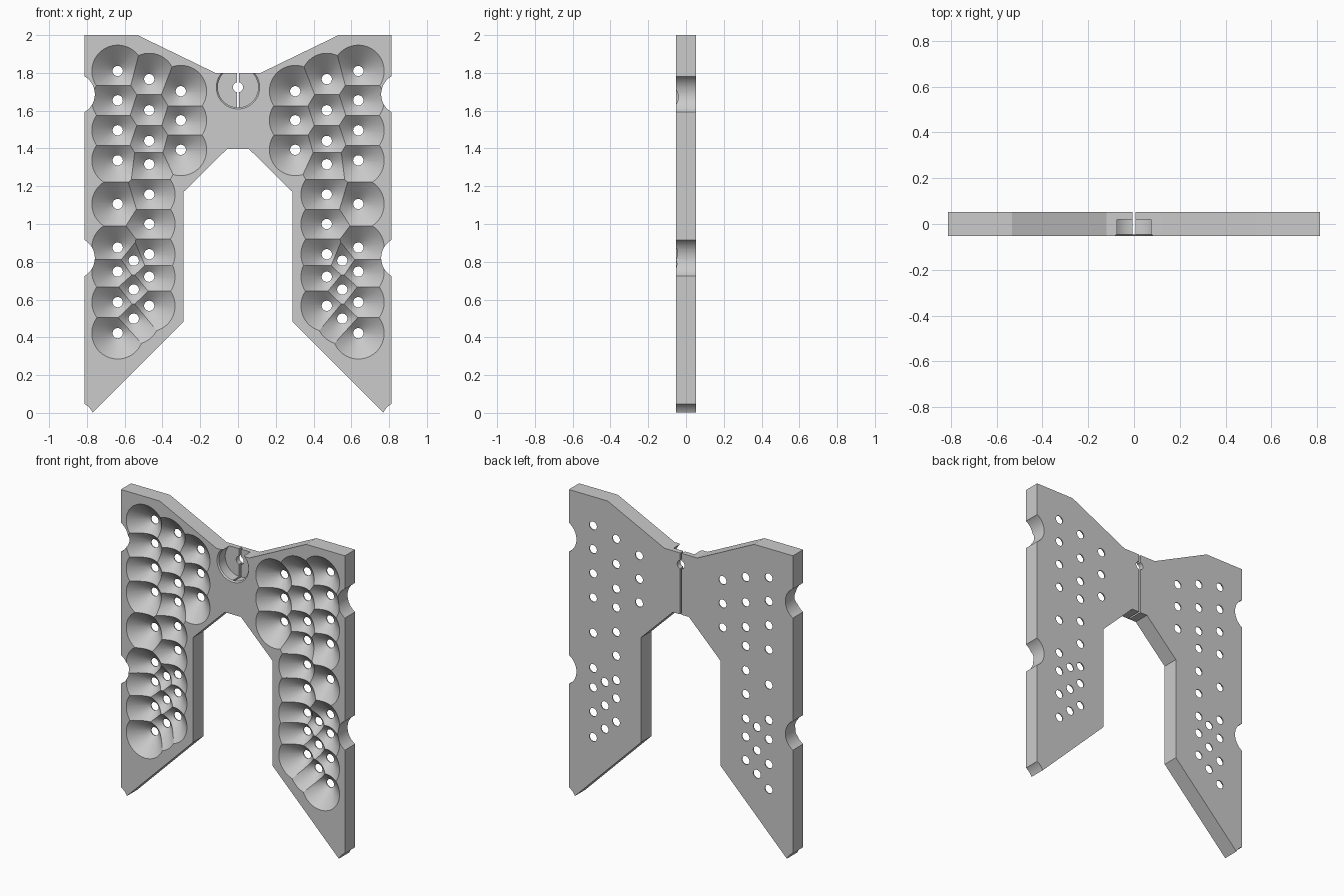
import bpy, bmesh, math
from mathutils import Matrix

if "Cube" in bpy.data.objects:
    bpy.data.objects.remove(bpy.data.objects["Cube"])

HALF = 0.053          # half the plate thickness
grey = bpy.data.materials.new("light_grey")
grey.diffuse_color = (0.6, 0.6, 0.6, 1)
grey.use_nodes = True
grey.node_tree.nodes["Principled BSDF"].inputs["Base Color"].default_value = grey.diffuse_color


def finish(name, bm):
    mesh = bpy.data.meshes.new(name)
    bmesh.ops.recalc_face_normals(bm, faces=bm.faces)
    bm.to_mesh(mesh)
    bm.free()
    mesh.materials.append(grey)
    ob = bpy.data.objects.new(name, mesh)
    bpy.context.collection.objects.link(ob)
    return ob


def lathe(name, x, z, profile, n=48):
    """Solid of revolution about a y axis; profile is (radius, y)."""
    bm = bmesh.new()
    rings = [[bm.verts.new((x + r * math.cos(2 * math.pi * (i + 0.5) / n), y,
                            z + r * math.sin(2 * math.pi * (i + 0.5) / n)))
              for i in range(n)] for r, y in profile]
    for a, b in zip(rings, rings[1:]):
        for i in range(n):
            j = (i + 1) % n
            bm.faces.new((a[i], a[j], b[j], b[i]))
    bm.faces.new(rings[0])
    bm.faces.new(rings[-1])
    return finish(name, bm)


# Plate outline: right half, then mirrored
half = [(0.12, 1.8), (0.532, 2.0), (0.813, 2.0), (0.813, -0.043),
        (0.288, 0.482), (0.288, 1.17), (0.058, 1.397)]
outline = half + [(-x, z) for x, z in reversed(half)]
bm = bmesh.new()
face = bm.faces.new([bm.verts.new((x, -HALF, z)) for x, z in outline])
ext = bmesh.ops.extrude_face_region(bm, geom=[face])
bmesh.ops.translate(bm, vec=(0, 2 * HALF, 0),
                    verts=[v for v in ext["geom"] if isinstance(v, bmesh.types.BMVert)])
plate = finish("plate", bm)

# Funnel holes: column x -> heights
columns = {
    0.637: (1.81, 1.655, 1.496, 1.337, 1.106, 0.875, 0.748, 0.586, 0.422),
    0.470: (1.767, 1.602, 1.44, 1.316, 1.156, 1.0, 0.84, 0.721, 0.567),
    0.552: (0.806, 0.653, 0.499),
    0.303: (1.703, 1.549, 1.393),
}
R_IN, R_OUT = 0.027, 0.137
slope = (R_OUT - R_IN) / (2 * HALF - 0.006)
funnel = [(R_OUT + 0.02 * slope, -HALF - 0.02), (R_IN, HALF - 0.006), (R_IN, HALF + 0.02)]
cutters = []
for side in (1, -1):
    for x, heights in columns.items():
        cutters += [lathe("funnel_cutter", side * x, z, funnel) for z in heights]
    # Round notches along the outer edge
    cutters += [lathe("notch_cutter", side * 0.868, z, [(0.11, -0.1), (0.11, 0.1)])
                for z in (1.687, 0.82, -0.047)]

# Central round recess with chamfered rim, and its through hole
cutters.append(lathe("recess_cutter", 0, 1.724,
                     [(0.125, -HALF - 0.01), (0.107, -HALF + 0.008), (0.107, 0.02)], 64))
cutters.append(lathe("centre_hole_cutter", 0, 1.724, [(R_IN, -0.1), (R_IN, 0.1)]))

# Thin slot in the back, down the centre
bm = bmesh.new()
bmesh.ops.create_cube(bm, size=1, matrix=Matrix.Translation((0, 0.0275, 1.6))
                      @ Matrix.Diagonal((0.012, 0.145, 0.5, 1)))
cutters.append(finish("slot_cutter", bm))

# Cut everything out of the plate
for c in cutters:
    mod = plate.modifiers.new("cut", 'BOOLEAN')
    mod.operation = 'DIFFERENCE'
    mod.solver = 'MANIFOLD'
    mod.object = c
bpy.context.view_layer.update()
deps = bpy.context.evaluated_depsgraph_get()
result = bpy.data.meshes.new_from_object(plate.evaluated_get(deps))
plate.modifiers.clear()
plate.data = result
for c in cutters:
    bpy.data.objects.remove(c)

bpy.context.view_layer.objects.active = plate
plate.select_set(True)
bpy.ops.object.shade_smooth_by_angle(angle=math.radians(25))
